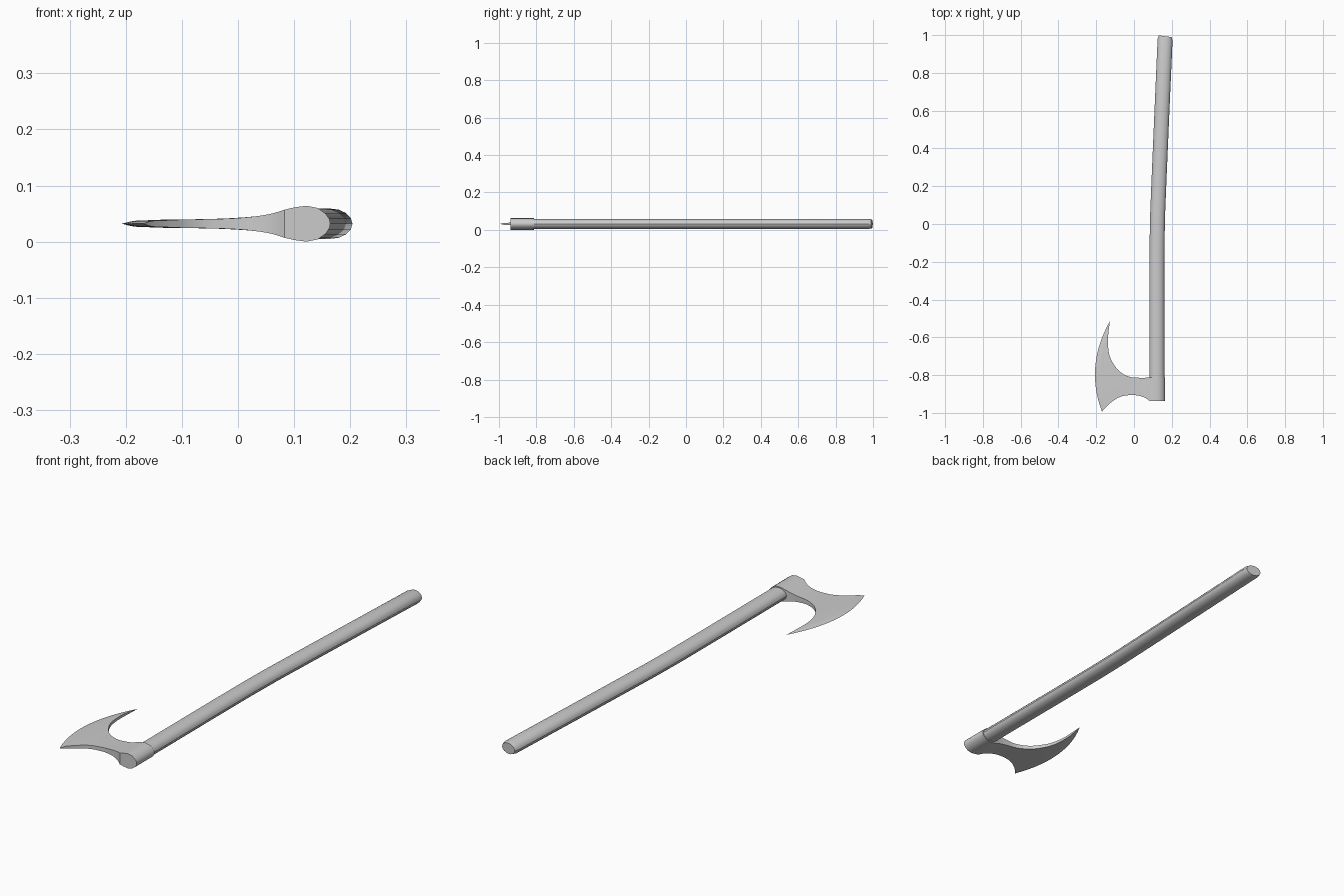
import bpy, bmesh, math

if "Cube" in bpy.data.objects:
    bpy.data.objects.remove(bpy.data.objects["Cube"])

ZC = 0.032  # mid-plane height of the axe


def make_object(name, bm, angle):
    bmesh.ops.remove_doubles(bm, verts=bm.verts, dist=1e-5)
    bmesh.ops.recalc_face_normals(bm, faces=bm.faces)
    mesh = bpy.data.meshes.new(name)
    bm.to_mesh(mesh)
    bm.free()
    obj = bpy.data.objects.new(name, mesh)
    bpy.context.collection.objects.link(obj)
    bpy.ops.object.select_all(action='DESELECT')
    obj.select_set(True)
    bpy.context.view_layer.objects.active = obj
    bpy.ops.object.shade_smooth_by_angle(angle=math.radians(angle))
    return obj


def loft(bm, loops):
    rings = [[bm.verts.new(p) for p in loop] for loop in loops]
    for a, b in zip(rings, rings[1:]):
        n = len(a)
        for i in range(n):
            j = (i + 1) % n
            bm.faces.new((a[i], a[j], b[j], b[i]))
    return rings


def smooth_rows(rows, steps):
    """Catmull-Rom interpolation through rows of values."""
    out = []
    for i in range(len(rows) - 1):
        quad = (rows[max(i - 1, 0)], rows[i], rows[i + 1], rows[min(i + 2, len(rows) - 1)])
        for s in range(steps):
            t = s / steps
            out.append([0.5 * (2 * b + (c - a) * t + (2 * a - 5 * b + 4 * c - d) * t * t
                               + (3 * b - a - 3 * c + d) * t ** 3) for a, b, c, d in zip(*quad)])
    return out + [rows[-1]]


# Axe head: stations from cutting edge to poll
# (upper x, upper y, lower x, lower y, forward bulge, half thickness)
blade = [
    (-0.127, -0.513, -0.169, -0.994, 0.057, 0.0),
    (-0.136, -0.580, -0.153, -0.974, 0.041, 0.005),
    (-0.138, -0.635, -0.130, -0.952, 0.030, 0.006),
    (-0.131, -0.690, -0.108, -0.935, 0.020, 0.007),
    (-0.112, -0.735, -0.090, -0.923, 0.010, 0.0075),
    (-0.074, -0.783, -0.060, -0.911, 0.003, 0.008),
    (-0.020, -0.810, -0.010, -0.905, 0.0, 0.0095),
    (0.030, -0.814, 0.030, -0.910, 0.0, 0.013),
    (0.060, -0.814, 0.060, -0.921, 0.0, 0.018),
    (0.083, -0.812, 0.083, -0.937, 0.0, 0.025),
]
poll = [(x, -0.812, x, -0.937, 0.0, h) for x, h in
        ((0.10, 0.029), (0.122, 0.032), (0.142, 0.028), (0.156, 0.018), (0.163, 0.008), (0.1645, 0.0))]
stations = smooth_rows(blade, 3) + poll

ACROSS = 14
bm = bmesh.new()
loops = []
for ux, uy, lx, ly, bulge, h in stations:
    line = []
    for k in range(ACROSS + 1):
        t = k / ACROSS
        line.append((ux + (lx - ux) * t - bulge * 4 * t * (1 - t), uy + (ly - uy) * t))
    loops.append([(x, y, ZC + h) for x, y in line] + [(x, y, ZC - h) for x, y in reversed(line)])
loft(bm, loops)
bmesh.ops.dissolve_degenerate(bm, dist=1e-6, edges=bm.edges)
make_object("axe_head", bm, 35)

# Handle: oval shaft with a slight bend and a chamfered, tilted butt
# (centre x, y, tilt, scale)
path = [(0.121, -0.93, 0, 1), (0.121, -0.3, 0, 1), (0.122, -0.1, 0.01, 1), (0.125, 0.05, 0.03, 1),
        (0.131, 0.2, 0.04, 1), (0.148, 0.6, 0.05, 1), (0.1645, 0.976, 0.12, 1), (0.165, 0.994, 0.14, 0.86)]
SIDES = 16
bm = bmesh.new()
loops = []
for cx, y, tilt, s in path:
    loop = []
    for i in range(SIDES):
        a = 2 * math.pi * i / SIDES
        dx = 0.0395 * s * math.cos(a)
        loop.append((cx + dx, y - tilt * dx, ZC + 0.027 * s * math.sin(a)))
    loops.append(loop)
rings = loft(bm, loops)
bm.faces.new(rings[0])
bm.faces.new(rings[-1])
make_object("handle", bm, 30)
